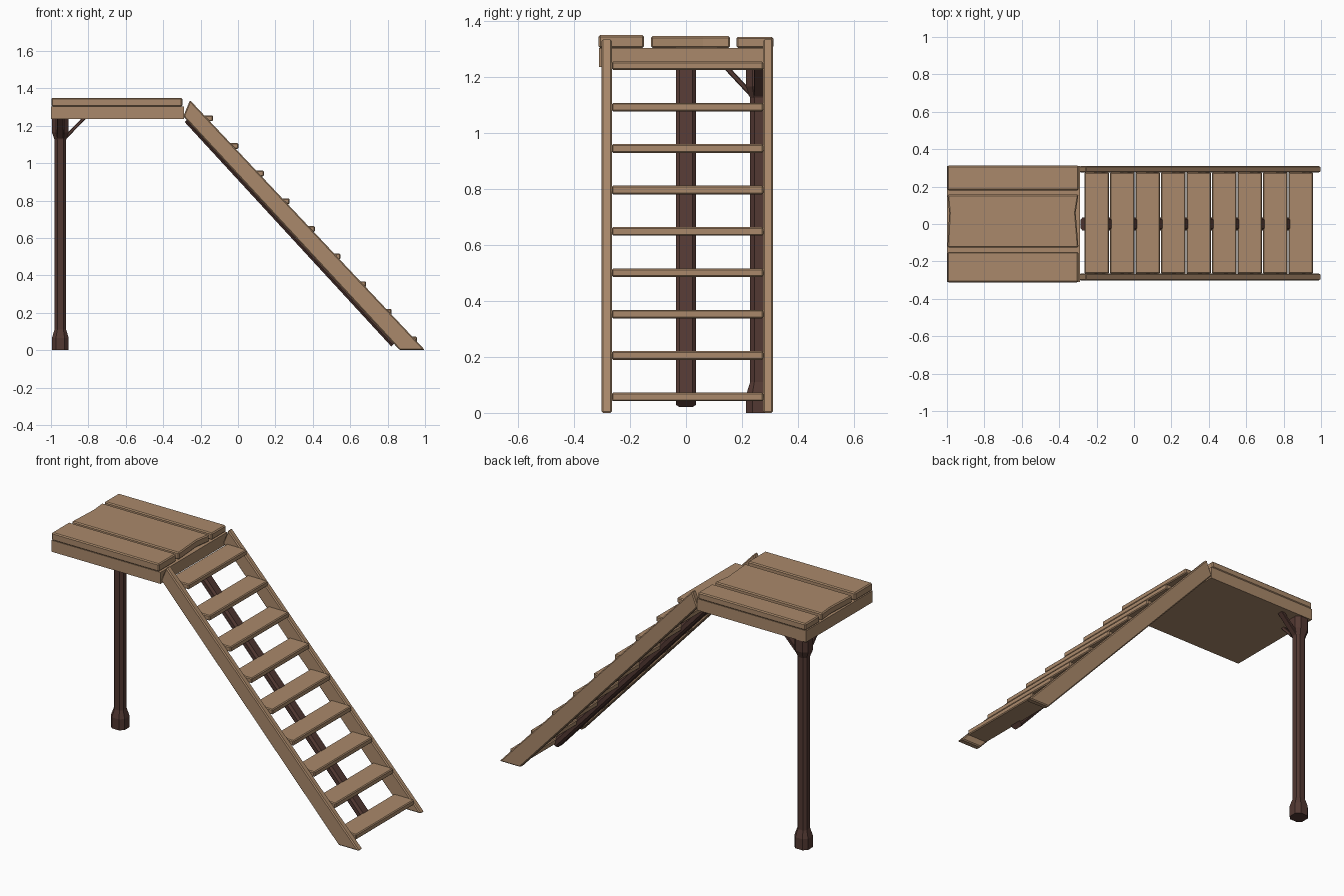
import bpy, bmesh
from mathutils import Vector

if "Cube" in bpy.data.objects:
    bpy.data.objects.remove(bpy.data.objects["Cube"])


def material(name, color):
    m = bpy.data.materials.new(name)
    m.diffuse_color = color
    m.use_nodes = True
    m.node_tree.nodes["Principled BSDF"].inputs["Base Color"].default_value = m.diffuse_color
    return m


OAK = material("light_wood", (0.40, 0.25, 0.145, 1))
DARK = material("dark_wood", (0.085, 0.04, 0.032, 1))


def loft(name, rings, mat, bevel=0.0):
    """Skin a list of equal-length rings of points and cap both ends."""
    bm = bmesh.new()
    vs = [[bm.verts.new(p) for p in r] for r in rings]
    n = len(vs[0])
    for a, b in zip(vs, vs[1:]):
        for i in range(n):
            j = (i + 1) % n
            bm.faces.new((a[i], a[j], b[j], b[i]))
    bm.faces.new(vs[0][::-1])
    bm.faces.new(vs[-1])
    bmesh.ops.recalc_face_normals(bm, faces=bm.faces)
    me = bpy.data.meshes.new(name)
    bm.to_mesh(me)
    bm.free()
    me.materials.append(mat)
    ob = bpy.data.objects.new(name, me)
    bpy.context.collection.objects.link(ob)
    if bevel:
        mod = ob.modifiers.new("bevel", 'BEVEL')
        mod.width = bevel
        mod.segments = 1
    return ob


def box(name, x, y, z, mat, bevel=0.0):
    rings = [[(x[0], y[0], h), (x[1], y[0], h), (x[1], y[1], h), (x[0], y[1], h)] for h in z]
    return loft(name, rings, mat, bevel)


def octagon(w, h, c):
    """Rectangle w by h with corners cut by c."""
    a, b = w / 2, h / 2
    return [(a, -b + c), (a, b - c), (a - c, b), (-a + c, b),
            (-a, b - c), (-a, -b + c), (-a + c, -b), (a - c, -b)]


def beam(name, p, q, w, h, c):
    """Chamfered bar in the direction p to q."""
    p, q = Vector(p), Vector(q)
    d = (q - p).normalized()
    side = d.cross(Vector((0, 0, 1))).normalized()
    up = side.cross(d)
    return loft(name, [[e + side * u + up * v for u, v in octagon(w, h, c)] for e in (p, q)], DARK)


# platform frame
box("platform_frame", (-1, -0.288), (-0.31, 0.31), (1.235, 1.303), OAK)

# deck planks, the middle one with slightly worn ends
box("deck_plank_front", (-0.998, -0.298), (-0.312, -0.15), (1.303, 1.349), OAK, 0.006)
box("deck_plank_back", (-0.998, -0.296), (0.18, 0.312), (1.303, 1.343), OAK, 0.006)
outline = [(-0.997, -0.125), (-0.297, -0.125), (-0.312, 0.06), (-0.297, 0.157),
           (-0.997, 0.157), (-0.988, 0.06)]
loft("deck_plank_middle", [[(x, y, z) for x, y in outline] for z in (1.303, 1.345)], OAK, 0.006)

# corner post with flared foot and head
PX, PY = -0.95, 0.26
profile = [(0, 0.09), (0.065, 0.09), (0.11, 0.062), (1.125, 0.062), (1.165, 0.09), (1.235, 0.09)]
loft("platform_post", [[(PX + u, PY + v, z) for u, v in octagon(w, w, w * 0.24)]
                       for z, w in profile], DARK)

# diagonal braces
beam("brace_along_side", (PX + 0.015, PY, 1.125), (-0.82, PY, 1.243), 0.036, 0.018, 0.003)
beam("brace_along_end", (PX, PY - 0.015, 1.125), (PX, 0.135, 1.243), 0.036, 0.018, 0.003)

# stair stringers
side = [(-0.257, 1.337), (-0.292, 1.25), (0.865, 0.0), (1.0, 0.0)]
for name, y0, y1 in (("stringer_front", -0.302, -0.264), ("stringer_back", 0.275, 0.311)):
    loft(name, [[(x, y, z) for x, z in side] for y in (y0, y1)], OAK, 0.006)

# stair treads
for i in range(9):
    x, z = -0.265 + 0.1363 * i, 1.224 - 0.1478 * i
    box("tread_%d" % (i + 1), (x, x + 0.131), (-0.265, 0.276), (z, z + 0.031), OAK, 0.005)

# central beam carrying the treads
beam("stair_beam", (-0.268, 0, 1.235), (0.836, 0, 0.036), 0.07, 0.046, 0.012)
